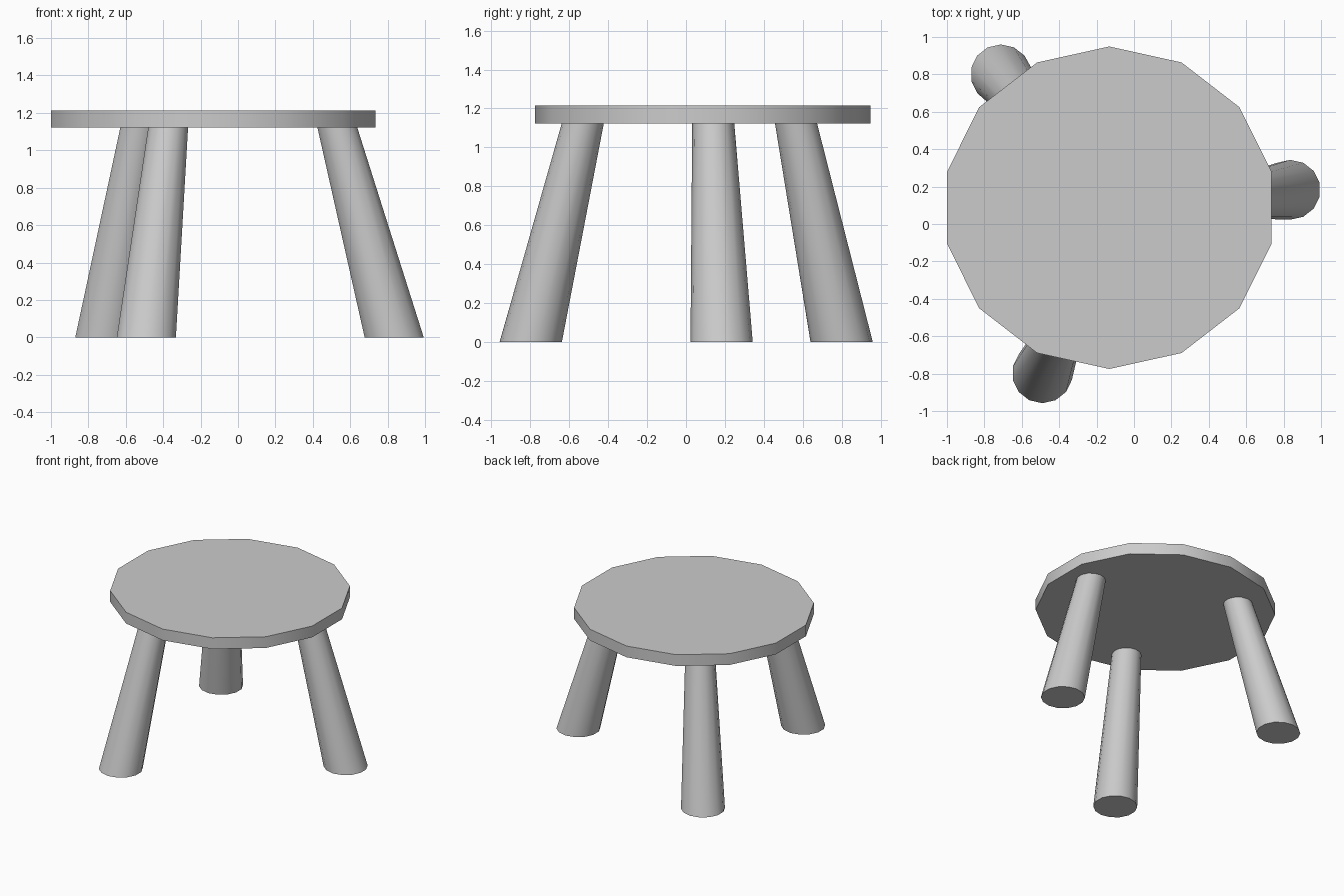
import bpy, bmesh
from math import pi, sin, cos, radians

if "Cube" in bpy.data.objects:
    bpy.data.objects.remove(bpy.data.objects["Cube"])

SIDES = 14


def frustum(name, bottom, top, start):
    """Capped tube between two flat rings given as (x, y, z, radius_x, radius_y)."""
    bm = bmesh.new()
    rings = []
    for x, y, z, rx, ry in (bottom, top):
        rings.append([bm.verts.new((x + rx * cos(start + 2 * pi * i / SIDES),
                                    y + ry * sin(start + 2 * pi * i / SIDES), z))
                      for i in range(SIDES)])
    low, high = rings
    for i in range(SIDES):
        j = (i + 1) % SIDES
        bm.faces.new((low[i], low[j], high[j], high[i]))
    bm.faces.new(low[::-1])
    bm.faces.new(high)
    mesh = bpy.data.meshes.new(name)
    bm.to_mesh(mesh)
    bm.free()
    obj = bpy.data.objects.new(name, mesh)
    bpy.context.collection.objects.link(obj)
    # Smooth around the side, sharp at the rims
    bpy.ops.object.select_all(action='DESELECT')
    obj.select_set(True)
    bpy.context.view_layer.objects.active = obj
    bpy.ops.object.shade_smooth_by_angle(angle=radians(40))
    return obj


# Seat: flat 14-sided disc
frustum("seat", (-0.132, 0.087, 1.123, 0.89, 0.862),
        (-0.132, 0.087, 1.214, 0.89, 0.862), pi / 2)

# Splayed, tapered legs: foot centre, then centre under the seat
legs = {
    "right_leg": ((0.835, 0.183), (0.53, 0.14)),
    "back_left_leg": ((-0.712, 0.80), (-0.522, 0.565)),
    "front_left_leg": ((-0.49, -0.798), (-0.373, -0.53)),
}
for name, (foot, head) in legs.items():
    frustum(name, (*foot, 0, 0.162, 0.16), (*head, 1.126, 0.109, 0.108), pi / 2)
